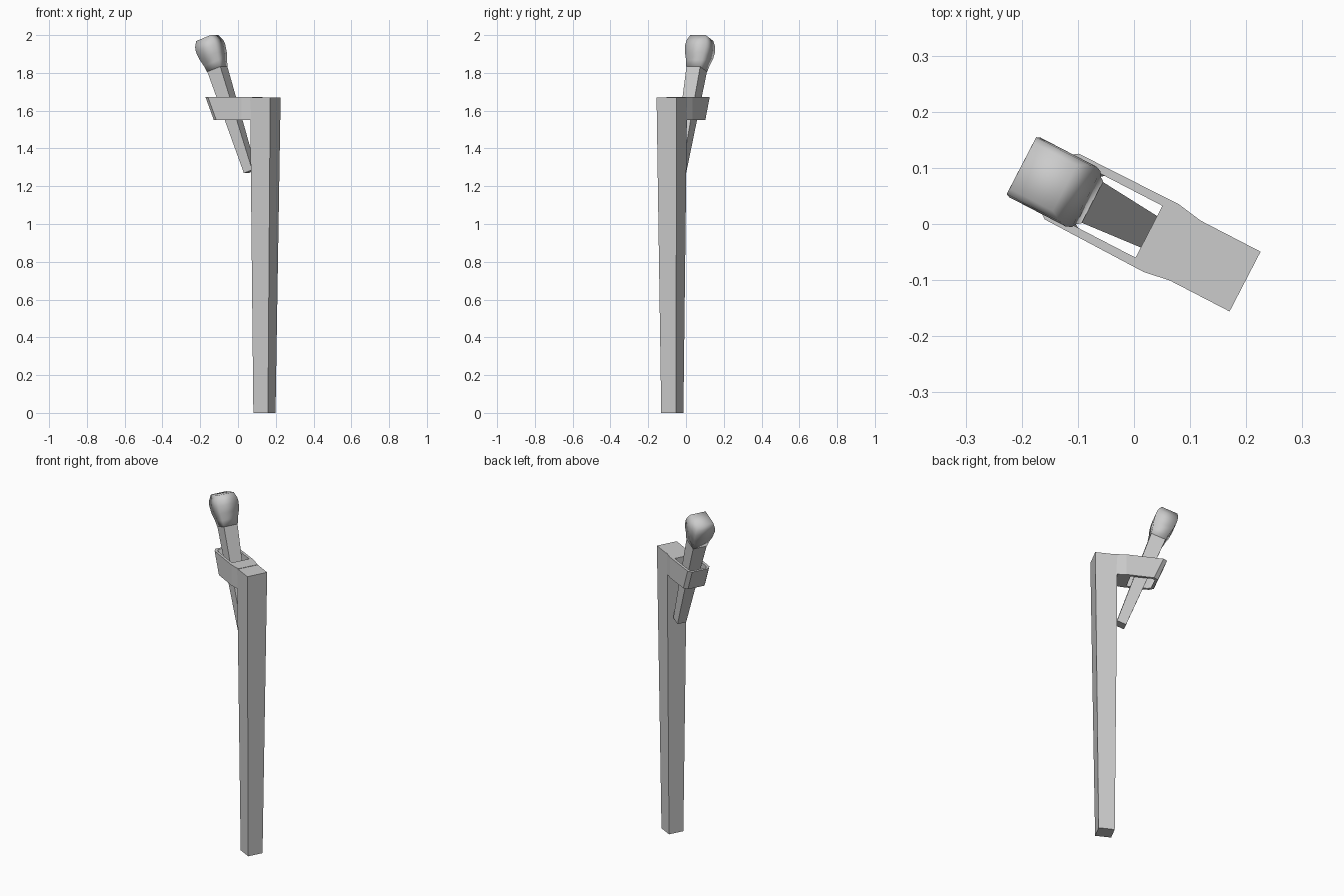
import bpy, bmesh, math
from mathutils import Matrix, Vector

if "Cube" in bpy.data.objects:
    bpy.data.objects.remove(bpy.data.objects["Cube"])

TURN = Matrix.Rotation(math.radians(-27.4), 4, 'Z')


def finish(name, bm, smooth=False):
    bmesh.ops.recalc_face_normals(bm, faces=bm.faces)
    bm.transform(TURN)
    me = bpy.data.meshes.new(name)
    bm.to_mesh(me)
    bm.free()
    for p in me.polygons:
        p.use_smooth = smooth
    ob = bpy.data.objects.new(name, me)
    bpy.context.collection.objects.link(ob)
    return ob


def square_loft(name, sections, tilt=0, origin=(0, 0, 0), smooth=False):
    """Stack of square sections: (distance along axis, centre offset, half width)."""
    bm = bmesh.new()
    m = Matrix.Translation(origin) @ Matrix.Rotation(tilt, 4, 'Y')
    rings = []
    for s, cx, h in sections:
        rings.append([bm.verts.new(m @ Vector((cx + a * h, b * h, s)))
                      for a, b in ((-1, -1), (1, -1), (1, 1), (-1, 1))])
    for lo, hi in zip(rings, rings[1:]):
        for i in range(4):
            j = (i + 1) % 4
            bm.faces.new((lo[i], lo[j], hi[j], hi[i]))
    bm.faces.new(rings[0])
    bm.faces.new(rings[-1])
    return finish(name, bm, smooth)


# tapered post
square_loft("post", [(0, 0.1575, 0.0435), (1.67, 0.163, 0.06)])

# leaning torch: shaft and bulging head share one axis
tilt = math.radians(-19.9)
base = Vector((0.073, 0, 1.278))
length = 0.576
square_loft("torch_shaft", [(0, 0, 0.026), (length, 0, 0.041)], tilt, base)
square_loft("torch_head",
            [(length + s, 0, h) for s, h in ((0, 0.042), (0.035, 0.047), (0.075, 0.056),
                                             (0.118, 0.06), (0.145, 0.057), (0.175, 0.046))],
            tilt, base, smooth=True)

# holder strap: a loop whose far end slants with the torch
outer = [(0.115, 0.058), (0.055, 0.068), (-0.145, 0.066), (-0.168, 0.05)]
inner = [(0.03, 0.035), (0.03, 0.052), (-0.135, 0.052), (-0.152, 0.042)]
bm = bmesh.new()


def loop(points, z, shift):
    full = points + [(x, -y) for x, y in reversed(points)]
    return [bm.verts.new((x + (shift if x < 0 else 0), y, z)) for x, y in full]


ot, it = loop(outer, 1.672, 0), loop(inner, 1.672, 0)
ob_, ib = loop(outer, 1.55, 0.05), loop(inner, 1.55, 0.05)
for i in range(8):
    j = (i + 1) % 8
    for a, b in ((ot, it), (it, ib), (ib, ob_), (ob_, ot)):
        bm.faces.new((a[i], a[j], b[j], b[i]))
finish("holder_strap", bm)
